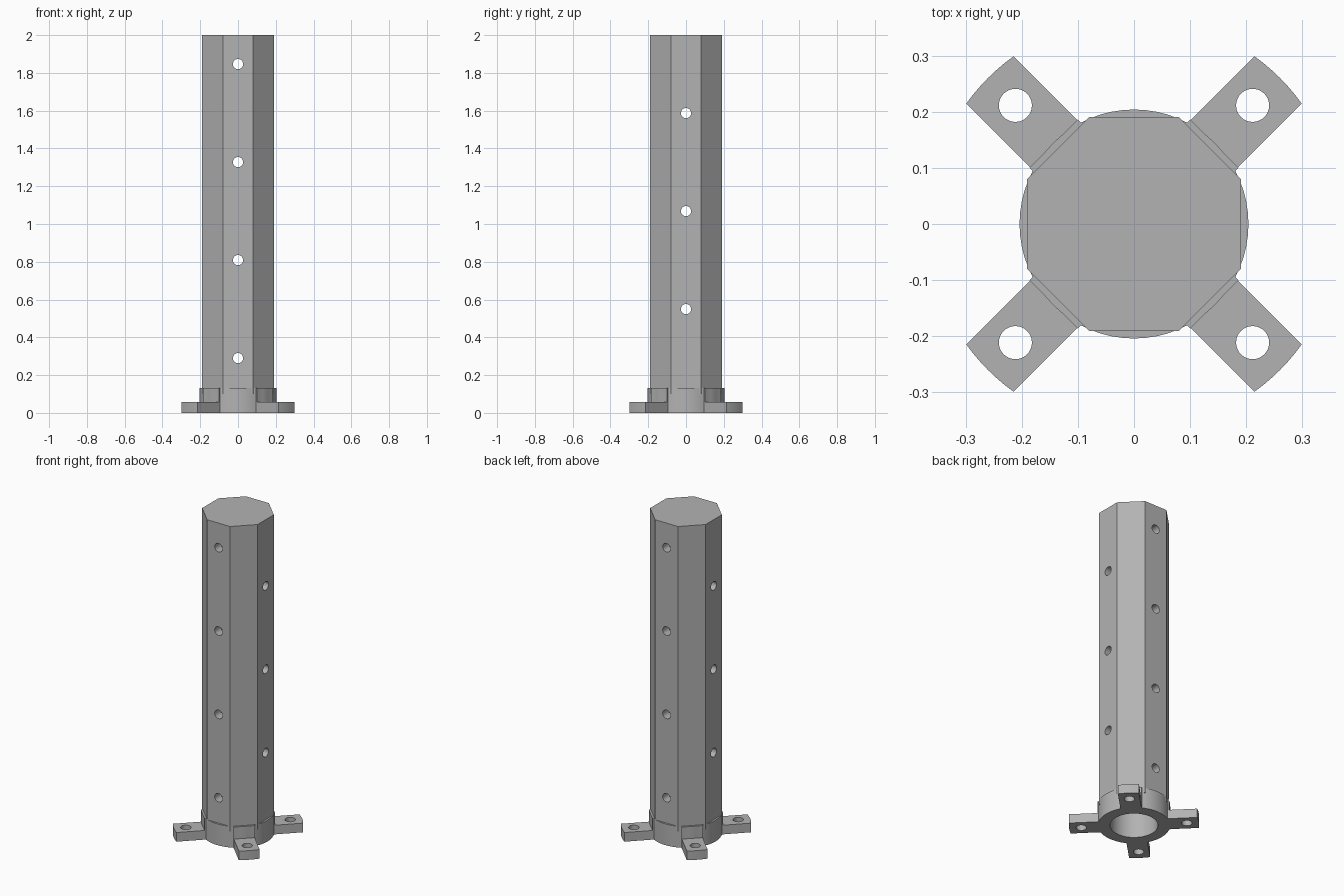
import bpy, bmesh, math
from mathutils import Matrix, Vector

cube = bpy.data.objects.get("Cube")
if cube:
    bpy.data.objects.remove(cube, do_unlink=True)

grey = bpy.data.materials.new("light grey")
grey.use_nodes = True
colour = (0.45, 0.45, 0.45, 1)
grey.diffuse_color = colour
grey.node_tree.nodes["Principled BSDF"].inputs["Base Color"].default_value = colour

BORE, TOP = 0.135, 2.0
COLLAR_TOP, FOOT_TOP = 0.132, 0.057
HOLE = 0.027


def prism(name, outline, z0, z1):
    """Extrude a flat outline between two heights."""
    bm = bmesh.new()
    face = bm.faces.new([bm.verts.new((x, y, z0)) for x, y in outline])
    ext = bmesh.ops.extrude_face_region(bm, geom=[face])
    verts = [g for g in ext["geom"] if isinstance(g, bmesh.types.BMVert)]
    bmesh.ops.translate(bm, vec=(0, 0, z1 - z0), verts=verts)
    bmesh.ops.recalc_face_normals(bm, faces=bm.faces)
    mesh = bpy.data.meshes.new(name)
    bm.to_mesh(mesh)
    bm.free()
    mesh.materials.append(grey)
    obj = bpy.data.objects.new(name, mesh)
    bpy.context.collection.objects.link(obj)
    return obj


def ring(radius, sides, turn=0.0):
    angles = [turn + 2 * math.pi * i / sides for i in range(sides)]
    return [(radius * math.cos(a), radius * math.sin(a)) for a in angles]


def combine(target, other, operation):
    """Apply a boolean and discard the second object."""
    mod = target.modifiers.new("combine", "BOOLEAN")
    mod.operation, mod.object, mod.solver = operation, other, "EXACT"
    bpy.context.view_layer.update()
    graph = bpy.context.evaluated_depsgraph_get()
    mesh = bpy.data.meshes.new_from_object(target.evaluated_get(graph))
    target.modifiers.clear()
    target.data = mesh
    bpy.data.objects.remove(other, do_unlink=True)


def finish(obj):
    bpy.ops.object.select_all(action="DESELECT")
    obj.select_set(True)
    bpy.context.view_layer.objects.active = obj
    bpy.ops.object.shade_smooth_by_angle(angle=math.radians(30))


# Octagonal tower, hollow and closed at the top
tower = prism("tower", ring(0.191 / math.cos(math.pi / 8), 8, math.pi / 8), 0.1, TOP)
combine(tower, prism("bore", ring(BORE, 48), -0.1, 1.94), "DIFFERENCE")

# Cross holes, alternating between the two directions
for i in range(7):
    drill = prism("drill", ring(HOLE, 24), -0.3, 0.3)
    axis = "X" if i % 2 == 0 else "Y"
    turn = Matrix.Rotation(math.pi / 2, 4, axis)
    drill.matrix_world = Matrix.Translation((0, 0, 0.29 + 0.2595 * i)) @ turn
    combine(tower, drill, "DIFFERENCE")
finish(tower)

# Base collar with four flat pads and bolted feet on the diagonals
base = prism("base_collar", ring(0.204, 64), 0, COLLAR_TOP)
half, reach = 0.0595, 0.368
sweep = math.asin(half / reach)
tip = [(reach * math.cos(a), reach * math.sin(a))
       for a in (-sweep + sweep * k / 3 for k in range(7))]
foot_outline = [(0.16, half), (0.16, -half)] + tip
pad_outline = [(0.16, -0.061), (0.2025, -0.061), (0.2025, 0.061), (0.16, 0.061)]
for k in range(4):
    spin = Matrix.Rotation(math.pi / 4 + k * math.pi / 2, 4, "Z")
    for outline, height in ((pad_outline, COLLAR_TOP), (foot_outline, FOOT_TOP)):
        part = prism("foot", outline, 0, height)
        part.matrix_world = spin
        combine(base, part, "UNION")
    bolt = prism("bolt_hole", ring(0.0295, 32), -0.1, 0.1)
    bolt.matrix_world = Matrix.Translation(spin @ Vector((0.299, 0, 0)))
    combine(base, bolt, "DIFFERENCE")
combine(base, prism("bore", ring(BORE, 48), -0.1, 0.3), "DIFFERENCE")
finish(base)
